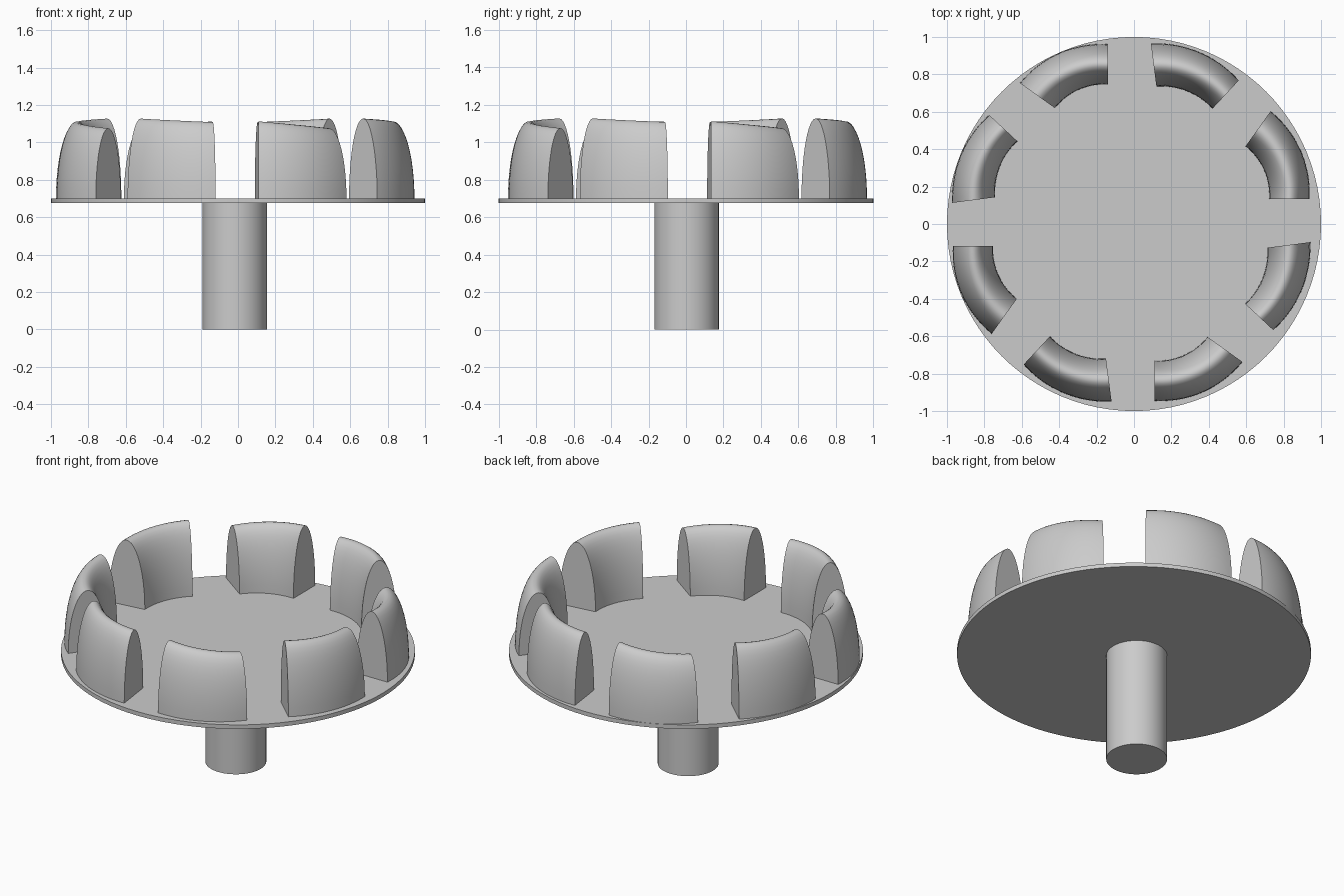
import bpy, bmesh, math
from mathutils import Vector

if "Cube" in bpy.data.objects:
    bpy.data.objects.remove(bpy.data.objects["Cube"])

grey = bpy.data.materials.new("plain grey")
grey.diffuse_color = (0.6, 0.6, 0.6, 1)
grey.use_nodes = True
grey.node_tree.nodes["Principled BSDF"].inputs["Base Color"].default_value = grey.diffuse_color

BASE_TOP = 0.70
RING_CENTRE = Vector((-0.015, 0.008, 0))


def finish(obj, angle=35):
    obj.data.materials.append(grey)
    bpy.ops.object.select_all(action='DESELECT')
    obj.select_set(True)
    bpy.context.view_layer.objects.active = obj
    bpy.ops.object.shade_smooth_by_angle(angle=math.radians(angle))


def cylinder(name, radius, z0, z1, x=0, y=0):
    bpy.ops.mesh.primitive_cylinder_add(vertices=96, radius=radius, depth=z1 - z0,
                                        location=(x, y, (z0 + z1) / 2))
    obj = bpy.context.object
    obj.name = name
    finish(obj)


def lerp(pair, t):
    return pair[0] + (pair[1] - pair[0]) * t


def arched_block(name, centre, angles, inner, outer, top, turn, steps=20, arc=24):
    """Half-ellipse section swept round its own centre, then turned about the ring."""
    bm = bmesh.new()
    rows = []
    for i in range(steps + 1):
        t = i / steps
        a = math.radians(lerp(angles, t))
        r_in, r_out = lerp(inner, t), lerp(outer, t)
        mid, half = (r_in + r_out) / 2, (r_out - r_in) / 2
        height = lerp(top, t) - BASE_TOP
        row = []
        for j in range(arc + 1):
            p = math.pi * j / arc
            r = mid + half * math.cos(p)
            row.append(bm.verts.new((centre[0] + r * math.cos(a),
                                     centre[1] + r * math.sin(a),
                                     BASE_TOP + height * math.sin(p))))
        rows.append(row)
    for r0, r1 in zip(rows, rows[1:]):
        for j in range(arc + 1):
            k = (j + 1) % (arc + 1)
            bm.faces.new((r0[j], r1[j], r1[k], r0[k]))
    bm.faces.new(rows[0])
    bm.faces.new(rows[-1][::-1])
    bmesh.ops.recalc_face_normals(bm, faces=bm.faces)
    mesh = bpy.data.meshes.new(name)
    bm.to_mesh(mesh)
    bm.free()
    obj = bpy.data.objects.new(name, mesh)
    bpy.context.collection.objects.link(obj)
    obj.location = RING_CENTRE
    obj.rotation_euler.z = turn
    finish(obj)


# Stem and round plate
cylinder("stem", 0.172, 0.0, 0.68, -0.017, 0.003)
cylinder("plate", 1.0, 0.675, BASE_TOP)

# Ring of arched blocks, one pair per quarter
for q in range(4):
    turn = q * math.pi / 2
    arched_block(f"tall_block_{q + 1}", (-0.185, -0.341), (227, 277.4),
                 (0.366, 0.39), (0.572, 0.622), (1.127, 1.108), turn)
    arched_block(f"low_block_{q + 1}", (0.125, -0.409), (270, 324.4),
                 (0.329, 0.348), (0.544, 0.578), (1.112, 1.075), turn)
